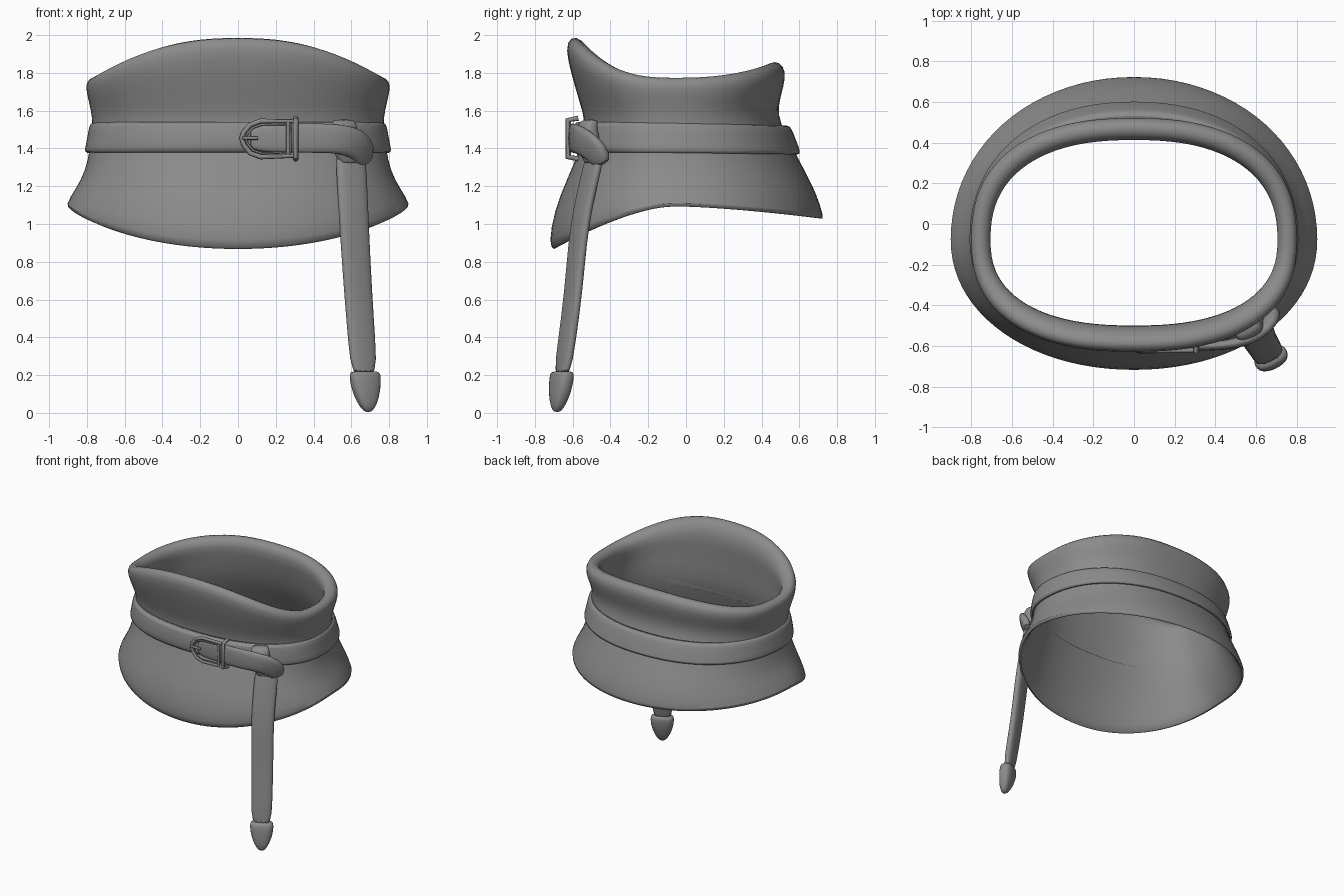
import bpy, math
from mathutils import Vector

grey = bpy.data.materials.new("grey leather")
grey.diffuse_color = (0.26, 0.26, 0.26, 1)
SEGS = 44
Y0 = -0.08  # depth at which every ring is widest


def finish(ob, sub=0, angle=60):
    ob.data.materials.append(grey)
    if sub:
        ob.modifiers.new("Smooth", 'SUBSURF').levels = sub
        ob.modifiers["Smooth"].render_levels = sub
    bpy.ops.object.select_all(action='DESELECT')
    ob.select_set(True)
    bpy.context.view_layer.objects.active = ob
    bpy.ops.object.shade_smooth_by_angle(angle=math.radians(angle))


def loft(name, rings, closed=False, sub=0, angle=60):
    """Skin a list of vertex loops; closed joins last loop to first, else ends are capped."""
    n, m = len(rings[0]), len(rings)
    verts = [v for r in rings for v in r]
    faces = []
    for i in range(m if closed else m - 1):
        k = (i + 1) % m
        for j in range(n):
            l = (j + 1) % n
            faces.append((i * n + j, i * n + l, k * n + l, k * n + j))
    if not closed:
        faces += [tuple(reversed(range(n))), tuple(range((m - 1) * n, m * n))]
    me = bpy.data.meshes.new(name)
    me.from_pydata(verts, [], faces)
    ob = bpy.data.objects.new(name, me)
    bpy.context.collection.objects.link(ob)
    finish(ob, sub, angle)
    return ob


def spow(v, p):
    return math.copysign(abs(v) ** p, v)


def waist_ring(rx, yf, yb, zf, zs, zb, n, p):
    """Rounded loop: half width, front/back depth, front/side/back height, squareness, height falloff."""
    out = []
    for i in range(SEGS):
        a = 2 * math.pi * i / SEGS
        c, s = spow(math.cos(a), 2 / n), spow(math.sin(a), 2 / n)
        y = Y0 + (s * (yb - Y0) if s > 0 else -s * (yf - Y0))
        z = zs + ((zb if s > 0 else zf) - zs) * abs(s) ** p
        out.append((rx * c, y, z))
    return out


def strap(name, path, sub=1):
    """Padded strap: stations of centre, width direction, half width, half thickness, normal."""
    rings = []
    for c, w, hw, ht, nrm in path:
        w, nrm = Vector(w).normalized(), Vector(nrm).normalized()
        ring = []
        for i in range(12):
            a = 2 * math.pi * i / 12
            ring.append(Vector(c) + w * hw * spow(math.cos(a), 0.7) + nrm * ht * spow(math.sin(a), 0.7))
        rings.append(ring)
    return loft(name, rings, sub=sub)


def wire(name, pts, r, cyclic=False):
    cu = bpy.data.curves.new(name, 'CURVE')
    cu.dimensions = '3D'
    cu.bevel_depth, cu.bevel_resolution, cu.use_fill_caps = r, 2, True
    sp = cu.splines.new('POLY')
    sp.points.add(len(pts) - 1)
    for p, co in zip(sp.points, pts):
        p.co = (*co, 1)
    sp.use_cyclic_u = cyclic
    tmp = bpy.data.objects.new(name, cu)
    me = bpy.data.meshes.new_from_object(tmp)
    bpy.data.objects.remove(tmp)
    ob = bpy.data.objects.new(name, me)
    bpy.context.collection.objects.link(ob)
    finish(ob)


# Flared waist wrap: hem, outer wall, rolled top rim, inner wall
wrap = [
    (.86, -.67, .69, .89, 1.13, 1.06, 2.05, 1.5),
    (.89, -.70, .72, .855, 1.085, 1.02, 2.05, 1.5),
    (.92, -.73, .735, .89, 1.10, 1.03, 2.05, 1.5),
    (.86, -.70, .69, 1.07, 1.19, 1.17, 2.1, 1.5),
    (.81, -.63, .63, 1.24, 1.28, 1.28, 2.15, 1.5),
    (.785, -.56, .57, 1.40, 1.40, 1.40, 2.2, 1.5),
    (.77, -.53, .50, 1.53, 1.53, 1.53, 2.25, 1.5),
    (.78, -.56, .485, 1.63, 1.60, 1.62, 2.3, 2),
    (.80, -.61, .52, 1.80, 1.68, 1.73, 2.4, 2.6),
    (.81, -.64, .53, 1.93, 1.74, 1.81, 2.4, 2.6),
    (.785, -.615, .50, 1.995, 1.775, 1.86, 2.4, 2.6),
    (.735, -.55, .44, 1.985, 1.775, 1.86, 2.4, 2.6),
    (.70, -.49, .405, 1.88, 1.73, 1.80, 2.4, 2.6),
    (.715, -.51, .43, 1.72, 1.64, 1.68, 2.4, 2.4),
    (.735, -.50, .46, 1.53, 1.53, 1.53, 2.25, 1.5),
    (.75, -.53, .54, 1.38, 1.38, 1.38, 2.2, 1.5),
    (.81, -.63, .64, 1.12, 1.22, 1.19, 2.1, 1.5),
]
loft("waist_wrap", [waist_ring(*r) for r in wrap], closed=True, sub=1, angle=80)

# Belt around the waist
belt = [
    (.74, -.51, .48, 1.535, 1.53, 1.515, 2.2, 1),
    (.775, -.575, .54, 1.545, 1.54, 1.525, 2.2, 1),
    (.79, -.595, .56, 1.53, 1.525, 1.51, 2.2, 1),
    (.80, -.605, .585, 1.46, 1.455, 1.44, 2.2, 1),
    (.815, -.605, .61, 1.395, 1.39, 1.38, 2.2, 1),
    (.81, -.59, .60, 1.375, 1.375, 1.365, 2.2, 1),
    (.75, -.52, .54, 1.375, 1.375, 1.37, 2.2, 1),
]
loft("belt", [waist_ring(*r) for r in belt], closed=True, sub=1, angle=40)

# Overlapping belt end that runs through the buckle and folds down at the knot
strap("belt_overlap", [
    ((.06, -.600, 1.455), (0, 0, 1), .05, .014, (0, -1, 0)),
    ((.10, -.605, 1.455), (0, 0, 1), .075, .018, (0, -1, 0)),
    ((.28, -.605, 1.455), (0, 0, 1), .08, .020, (0, -1, 0)),
    ((.44, -.600, 1.455), (0, 0, 1), .08, .024, (.2, -1, 0)),
    ((.55, -.575, 1.45), (.15, 0, 1), .08, .030, (.4, -1, 0)),
    ((.63, -.525, 1.425), (.45, .1, 1), .085, .035, (.6, -.8, .1)),
    ((.675, -.46, 1.37), (.7, .5, .8), .08, .035, (.7, -.7, 0)),
    ((.66, -.44, 1.31), (.6, .7, .1), .055, .035, (.7, -.6, -.3)),
])
# Tuck of the strap above and behind the fold
strap("knot_loop", [
    ((.56, -.50, 1.555), (.9, .45, 0), .065, .030, (.45, -.9, 0)),
    ((.56, -.53, 1.53), (.9, .45, 0), .072, .045, (.45, -.9, 0)),
    ((.575, -.51, 1.42), (.9, .45, 0), .075, .050, (.45, -.9, 0)),
    ((.60, -.49, 1.30), (.9, .45, 0), .085, .040, (.45, -.9, 0)),
])

# Hanging strap and its rounded metal tip
W, N = (.9, .45, 0), (.45, -.9, 0)
strap("hanging_strap", [((x, y, z), W, hw, .030, N) for x, y, z, hw in [
    (.595, -.47, 1.42, .085), (.60, -.50, 1.28, .09), (.61, -.545, 1.10, .088),
    (.62, -.575, .90, .086), (.635, -.595, .65, .083), (.655, -.63, .38, .08), (.67, -.66, .18, .077)]])
strap("strap_tip", [((x, y, z), W, hw, ht, N) for x, y, z, hw, ht in [
    (.672, -.655, .222, .078, .040), (.672, -.657, .208, .09, .050), (.676, -.662, .15, .088, .052),
    (.682, -.672, .08, .068, .045), (.687, -.68, .03, .042, .032), (.689, -.683, .003, .016, .014)]])

# Buckle: rounded frame, cross bar, keeper and prong
YB = -.622
frame = [(.30, 1.545), (.12, 1.545), (.065, 1.525), (.03, 1.485), (.02, 1.455),
         (.03, 1.42), (.065, 1.375), (.12, 1.355), (.30, 1.36)]
wire("buckle_frame", [(x, YB, z) for x, z in frame], .013, True)
wire("buckle_inner_rim", [(.16 + (x - .16) * .85, YB - .006, 1.452 + (z - 1.452) * .8) for x, z in frame], .006, True)
wire("buckle_bar", [(.265, YB - .003, 1.365), (.265, YB - .003, 1.54)], .010)
wire("belt_keeper", [(.305, -.57, 1.56), (.305, YB - .004, 1.55), (.305, YB - .004, 1.355), (.305, -.57, 1.345)], .014)
wire("buckle_prong", [(.025, YB - .008, 1.455), (.105, YB - .006, 1.455)], .009)
